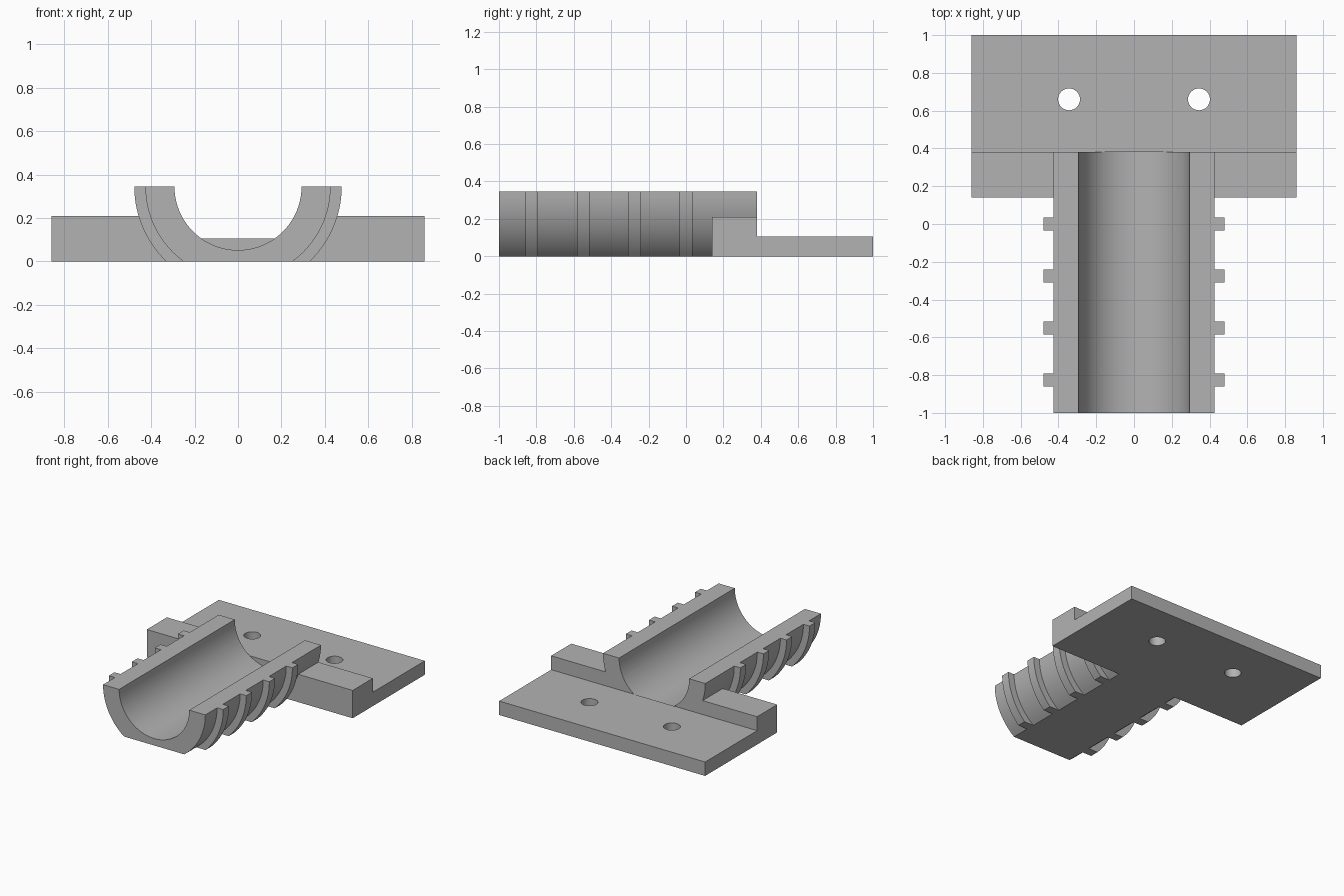
import bpy
import bmesh
from math import sin, cos, pi, asin

if "Cube" in bpy.data.objects:
    bpy.data.objects.remove(bpy.data.objects["Cube"], do_unlink=True)

grey = bpy.data.materials.new("plain grey")
grey.use_nodes = True
colour = (0.45, 0.45, 0.45, 1)
grey.diffuse_color = colour
grey.node_tree.nodes["Principled BSDF"].inputs["Base Color"].default_value = colour

AXIS_Z = 0.345      # height of the bore axis, also the top of the sleeve
STEP_Y = 0.38       # where the sleeve meets the thin plate


def prism(name, points, offset):
    """Extrude a closed outline of 3D points by an offset vector."""
    bm = bmesh.new()
    face = bm.faces.new([bm.verts.new(p) for p in points])
    ext = bmesh.ops.extrude_face_region(bm, geom=[face])
    moved = [g for g in ext["geom"] if isinstance(g, bmesh.types.BMVert)]
    bmesh.ops.translate(bm, verts=moved, vec=offset)
    bmesh.ops.recalc_face_normals(bm, faces=bm.faces)
    mesh = bpy.data.meshes.new(name)
    bm.to_mesh(mesh)
    bm.free()
    mesh.materials.append(grey)
    obj = bpy.data.objects.new(name, mesh)
    bpy.context.collection.objects.link(obj)
    return obj


def arc(radius, start, end, y, steps):
    angles = [start + (end - start) * i / steps for i in range(steps + 1)]
    return [(radius * cos(a), y, AXIS_Z + radius * sin(a)) for a in angles]


def cradle(name, radius, y0, y1):
    """Solid half round with its underside cut flat at z = 0."""
    flat = asin(AXIS_Z / radius)
    outline = arc(radius, 0, -flat, y0, 14) + arc(radius, flat - pi, -pi, y0, 14)
    return prism(name, outline, (0, y1 - y0, 0))


def combine(target, other, operation):
    mod = target.modifiers.new(other.name, "BOOLEAN")
    mod.operation = operation
    mod.solver = "EXACT"
    mod.object = other
    bpy.ops.object.select_all(action="DESELECT")
    bpy.context.view_layer.objects.active = target
    target.select_set(True)
    bpy.ops.object.modifier_apply(modifier=mod.name)
    bpy.data.objects.remove(other, do_unlink=True)


# Mounting base: thin plate with a raised step, as one L-shaped section
section = [(0.14, 0), (1, 0), (1, 0.105), (STEP_Y, 0.105), (STEP_Y, 0.21), (0.14, 0.21)]
body = prism("sleeve_bracket", [(-0.86, y, z) for y, z in section], (1.72, 0, 0))

# Half-round sleeve and its four ribs
combine(body, cradle("sleeve", 0.427, -1, STEP_Y), "UNION")
for i in range(4):
    y = -0.825 + 0.275 * i
    combine(body, cradle("rib", 0.478, y - 0.034, y + 0.034), "UNION")

# Open bore, stopping at the thin plate
channel = arc(0.293, 0, -pi, -1.1, 40) + [(-0.293, -1.1, 1), (0.293, -1.1, 1)]
combine(body, prism("bore_cutter", channel, (0, STEP_Y + 1.1, 0)), "DIFFERENCE")

# Two screw holes through the plate
for x in (-0.344, 0.344):
    ring = [(x + 0.058 * cos(a * pi / 16), 0.66 + 0.058 * sin(a * pi / 16), -0.1)
            for a in range(32)]
    combine(body, prism("hole_cutter", ring, (0, 0, 0.4)), "DIFFERENCE")

bpy.ops.object.select_all(action="DESELECT")
body.select_set(True)
bpy.context.view_layer.objects.active = body
bpy.ops.object.shade_smooth_by_angle(angle=pi / 6)
